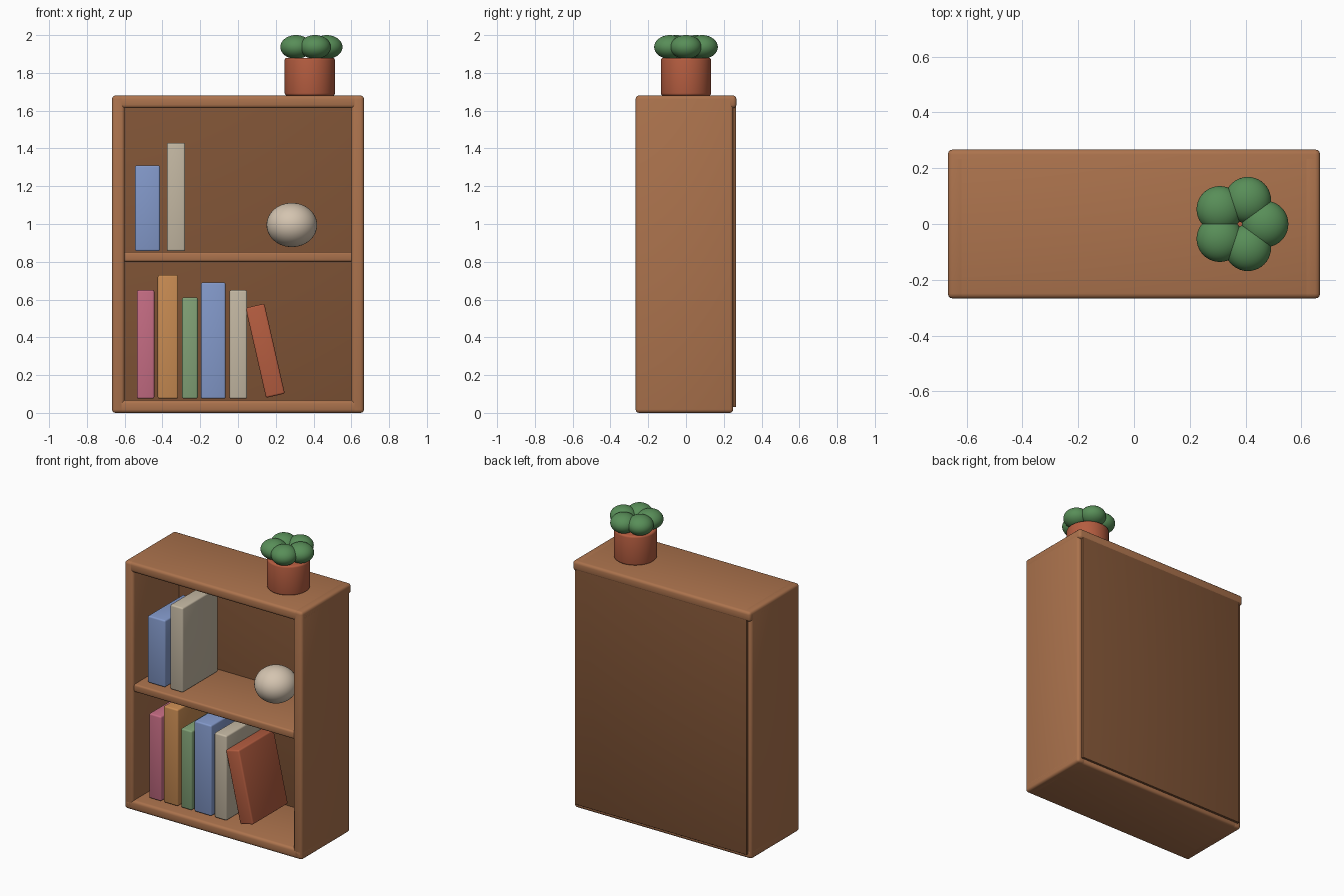
import bpy, math

if "Cube" in bpy.data.objects:
    bpy.data.objects.remove(bpy.data.objects["Cube"], do_unlink=True)


def material(name, r, g, b):
    """Flat material from 0-255 display values, converted to linear."""
    lin = [((c / 255 + 0.055) / 1.055) ** 2.4 for c in (r, g, b)]
    m = bpy.data.materials.new(name)
    m.use_nodes = True
    m.diffuse_color = (*lin, 1)
    m.node_tree.nodes["Principled BSDF"].inputs["Base Color"].default_value = (*lin, 1)
    return m


WOOD = material("warm wood", 172, 115, 77)
DARK = material("dark wood", 128, 84, 54)
PINK = material("rose cover", 196, 108, 131)
ORANGE = material("amber cover", 200, 139, 82)
GREEN = material("sage cover", 129, 161, 118)
BLUE = material("blue cover", 131, 153, 202)
CREAM = material("cream cover", 195, 183, 162)
CLAY = material("terracotta", 181, 93, 64)
STONE = material("pale stone", 212, 196, 176)
LEAF = material("leaf green", 88, 142, 88)


def finish(obj, name, mat, bevel=0.0):
    obj.name = name
    obj.data.materials.append(mat)
    if bevel:
        mod = obj.modifiers.new("Rounded edges", "BEVEL")
        mod.width = bevel
        mod.segments = 3
        mod.limit_method = "ANGLE"
        bpy.ops.object.modifier_apply(modifier=mod.name)
    bpy.ops.object.shade_smooth_by_angle(angle=math.radians(35))
    return obj


def box(name, x, y, z, mat, bevel=0.018, tilt=0.0):
    """Rounded box from (min, max) spans, with an optional sideways lean."""
    spans = (x, y, z)
    bpy.ops.mesh.primitive_cube_add(size=1, location=[(a + b) / 2 for a, b in spans])
    obj = bpy.context.object
    obj.scale = [b - a for a, b in spans]
    bpy.ops.object.transform_apply(location=False, rotation=False, scale=True)
    finish(obj, name, mat, bevel)
    obj.rotation_euler.y = tilt
    return obj


def ball(name, loc, radii, mat):
    bpy.ops.mesh.primitive_uv_sphere_add(segments=40, ring_count=24, radius=1, location=loc)
    obj = bpy.context.object
    obj.scale = radii
    bpy.ops.object.transform_apply(location=False, rotation=False, scale=True)
    return finish(obj, name, mat)


# Case: sides, top, bottom, shelf and back
W, D, H, T = 0.667, 0.267, 1.68, 0.067
for side, s in (("left", 1), ("right", -1)):
    box(f"{side}_side", sorted((s * W, s * (W - T))), (-D, 0.25), (0, H), WOOD)
box("top_board", (-W, W), (-D, D), (H - T, H), WOOD)
box("bottom_board", (-W, W), (-D, 0.25), (0, T), WOOD)
box("middle_shelf", (-0.61, 0.61), (-0.255, 0.23), (0.80, 0.853), WOOD, 0.012)
box("back_panel", (-0.64, 0.64), (0.223, 0.265), (0.03, 1.635), DARK, 0.003)

# Upright books: name, left, right, bottom, top, cover
books = [
    ("lower_book_rose", -0.535, -0.443, 0.075, 0.65, PINK),
    ("lower_book_amber", -0.425, -0.317, 0.075, 0.73, ORANGE),
    ("lower_book_sage", -0.296, -0.213, 0.075, 0.612, GREEN),
    ("lower_book_blue", -0.196, -0.066, 0.075, 0.69, BLUE),
    ("lower_book_cream", -0.045, 0.048, 0.075, 0.65, CREAM),
    ("upper_book_blue", -0.545, -0.413, 0.856, 1.31, BLUE),
    ("upper_book_cream", -0.376, -0.28, 0.856, 1.43, CREAM),
]
for name, x0, x1, z0, z1, cover in books:
    box(name, (x0, x1), (-0.192, 0.187), (z0, z1), cover, 0.01)

# Leaning book
box("leaning_book", (0.093, 0.195), (-0.192, 0.187), (0.085, 0.573), CLAY, 0.01,
    math.radians(-12.8))

# Round ornament on the shelf
ball("stone_ornament", (0.285, 0, 0.995), (0.134, 0.134, 0.117), STONE)

# Plant pot
PX = 0.38
bpy.ops.mesh.primitive_cylinder_add(vertices=48, radius=0.133, depth=0.2,
                                    location=(PX, 0, 1.78))
finish(bpy.context.object, "plant_pot", CLAY, 0.012)

# Ring of five plump leaves
for i in range(5):
    a = math.tau * i / 5
    ball(f"leaf_{i + 1}", (PX + 0.09 * math.cos(a), 0.09 * math.sin(a), 1.937),
         (0.083, 0.083, 0.063), LEAF)
